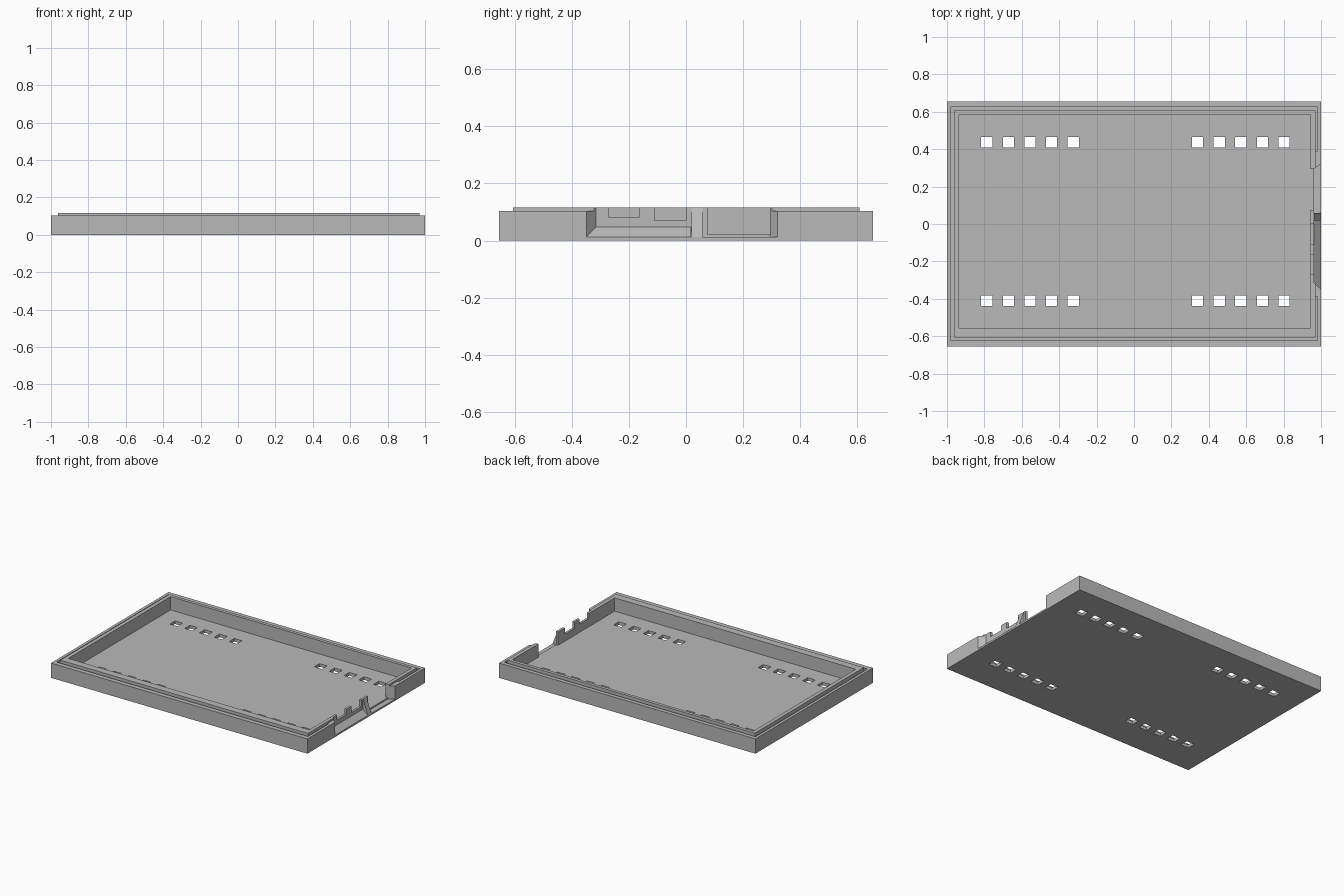
import bpy, bmesh

cube = bpy.data.objects.get("Cube")
if cube:
    bpy.data.objects.remove(cube, do_unlink=True)

grey = bpy.data.materials.new("plain_grey")
grey.use_nodes = True
colour = (0.49, 0.49, 0.49, 1)
grey.diffuse_color = colour
grey.node_tree.nodes["Principled BSDF"].inputs["Base Color"].default_value = colour


def make(name, bm):
    bmesh.ops.recalc_face_normals(bm, faces=bm.faces)
    mesh = bpy.data.meshes.new(name)
    bm.to_mesh(mesh)
    bm.free()
    mesh.materials.append(grey)
    obj = bpy.data.objects.new(name, mesh)
    bpy.context.collection.objects.link(obj)
    return obj


def loft(name, x0, x1, start, end=None):
    """Solid between a (y0, y1, z0, z1) rectangle at x0 and another at x1."""
    bm = bmesh.new()
    rings = []
    for x, (y0, y1, z0, z1) in ((x0, start), (x1, end or start)):
        rings.append([bm.verts.new((x, y, z))
                      for y, z in ((y0, z0), (y1, z0), (y1, z1), (y0, z1))])
    a, b = rings
    bm.faces.new(a)
    bm.faces.new(b)
    for i in range(4):
        j = (i + 1) % 4
        bm.faces.new((a[i], a[j], b[j], b[i]))
    return make(name, bm)


WIDE, DEEP = 1.0, 0.655
RIM, TOP, FLOOR, OVER = 0.104, 0.116, 0.022, 0.2
tray = loft("tray", -WIDE, WIDE, (-DEEP, DEEP, 0, TOP))


def cut(x0, x1, start, end=None):
    cutter = loft("cutter", x0, x1, start, end)
    cutter.hide_render = True
    mod = tray.modifiers.new("cut", "BOOLEAN")
    mod.operation = "DIFFERENCE"
    mod.solver = "EXACT"
    mod.object = cutter
    bpy.context.view_layer.objects.active = tray
    bpy.ops.object.modifier_apply(modifier=mod.name)
    bpy.data.objects.remove(cutter, do_unlink=True)


# Hollow interior
cut(-0.935, 0.945, (-0.555, 0.585, FLOOR, OVER))

# Lower outer rim around the raised lip
cut(-1.1, -0.962, (-1, 1, RIM, OVER))
cut(0.97, 1.1, (-1, 1, RIM, OVER))
cut(-1.1, 1.1, (-1, -0.606, RIM, OVER))
cut(-1.1, 1.1, (0.608, 1, RIM, OVER))

# Narrow groove between rim and lip, stopping short of the side port
GROOVE = 0.088
cut(-0.98, -0.962, (-0.622, 0.626, GROOVE, OVER))
cut(-0.98, 0.98, (-0.622, -0.606, GROOVE, OVER))
cut(-0.98, 0.98, (0.608, 0.626, GROOVE, OVER))
cut(0.97, 0.98, (-0.622, -0.387, GROOVE, OVER))
cut(0.97, 0.98, (0.39, 0.626, GROOVE, OVER))

# Recessed side port with bevelled sill and ends
cut(0.962, 1.02, (-0.315, 0.02, 0.047, OVER), (-0.367, 0.02, -0.006, OVER))
cut(0.962, 1.02, (0.018, 0.295, 0.012, OVER), (0.018, 0.335, 0.012, OVER))

# Opening and notches in the thin port wall
cut(0.93, 0.975, (0.075, 0.295, FLOOR, OVER))
cut(0.93, 0.98, (-0.27, -0.165, 0.08, OVER))
cut(0.93, 0.98, (-0.11, 0.0, 0.071, OVER))

# Vent slots in four rows of five
for y in (-0.41, 0.437):
    for first in (-0.787, 0.34):
        for i in range(5):
            x = first + i * 0.1155
            cut(x - 0.03, x + 0.03, (y - 0.029, y + 0.029, -0.1, 0.06))

# Tapered fin bracing the port wall
bm = bmesh.new()
profile = ((0.955, 0.005), (1.0, 0.005), (1.0, 0.012), (0.976, 0.075), (0.962, TOP), (0.955, TOP))
face = bm.faces.new([bm.verts.new((x, 0.02, z)) for x, z in profile])
side = bmesh.ops.extrude_face_region(bm, geom=[face])["geom"]
bmesh.ops.translate(bm, vec=(0, 0.038, 0),
                    verts=[v for v in side if isinstance(v, bmesh.types.BMVert)])
make("port_fin", bm)
